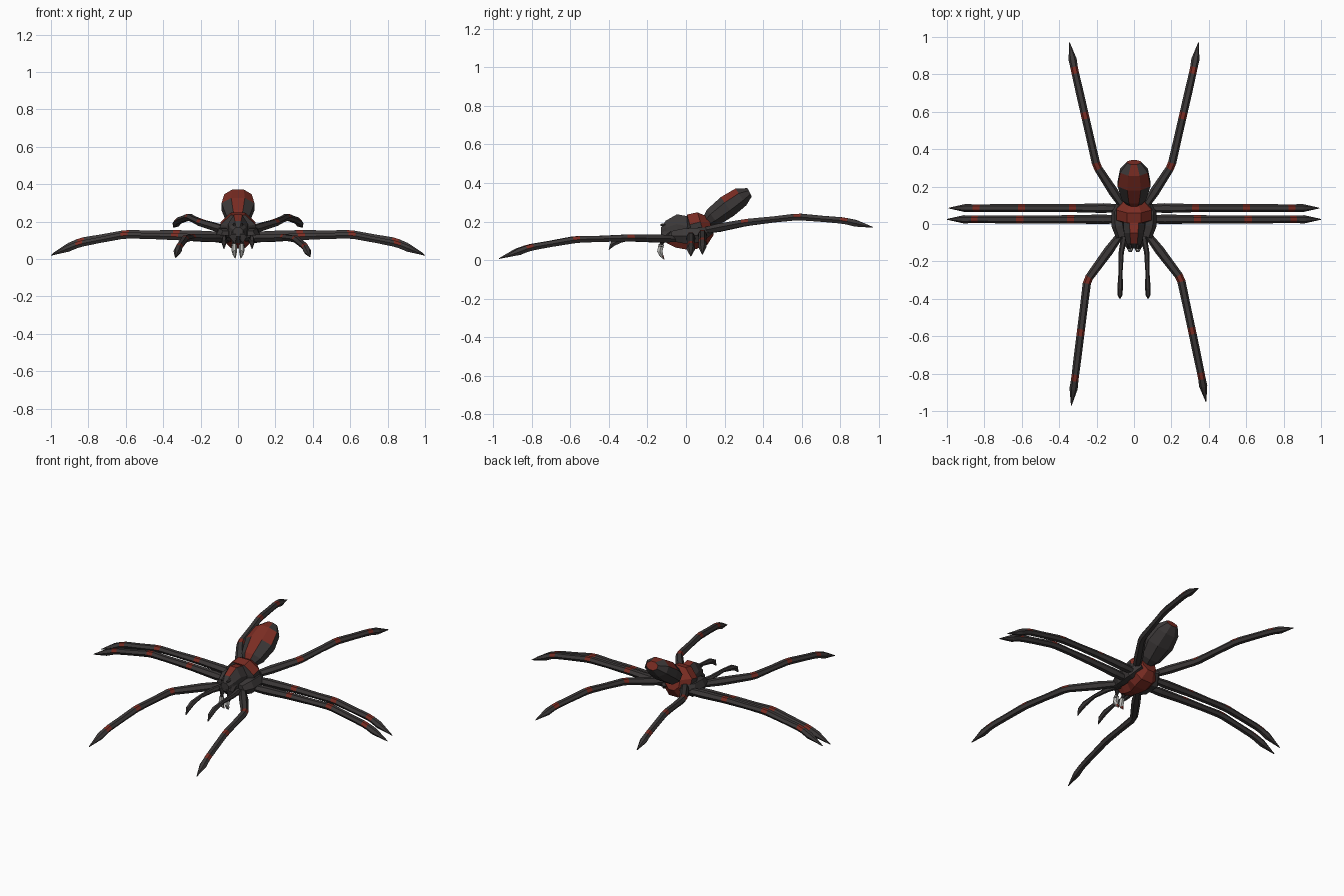
import bpy, bmesh, math
from mathutils import Vector

if "Cube" in bpy.data.objects:
    bpy.data.objects.remove(bpy.data.objects["Cube"])

def mat(name, c):
    m = bpy.data.materials.new(name)
    m.diffuse_color = (*c, 1)
    m.use_nodes = True
    m.node_tree.nodes["Principled BSDF"].inputs["Base Color"].default_value = m.diffuse_color
    return m

MATS = [mat("charcoal", (0.045, 0.04, 0.04)), mat("rust red", (0.2, 0.026, 0.017)),
        mat("bone grey", (0.5, 0.5, 0.48))]
DARK, RED, BONE = 0, 1, 2

def tube(name, stations, sides, rule, turn=0.0):
    """Loft of elliptical rings: stations = [(point, half width, half height)].
    rule(segment, centre, normal) picks the colour of each face."""
    bm = bmesh.new()
    seg = bm.faces.layers.int.new("seg")
    pts = [Vector(s[0]) for s in stations]
    rings = []
    for i, (p, w, h) in enumerate(stations):
        t = (pts[min(i + 1, len(pts) - 1)] - pts[max(i - 1, 0)]).normalized()
        ref = Vector((0, 0, 1)) if abs(t.z) < 0.95 else Vector((0, 1, 0))
        side = t.cross(ref).normalized()
        up = side.cross(t)
        rings.append([bm.verts.new(pts[i] + side * w * math.cos(a) + up * h * math.sin(a))
                      for a in (turn + 2 * math.pi * k / sides for k in range(sides))])
    for i in range(len(rings) - 1):
        for k in range(sides):
            j = (k + 1) % sides
            f = bm.faces.new((rings[i][k], rings[i][j], rings[i + 1][j], rings[i + 1][k]))
            f[seg] = i
    bm.faces.new(rings[0])[seg] = 0
    bm.faces.new(rings[-1])[seg] = len(rings) - 2
    bmesh.ops.recalc_face_normals(bm, faces=bm.faces)
    for f in bm.faces:
        f.normal_update()
        f.material_index = rule(f[seg], f.calc_center_median(), f.normal)
    me = bpy.data.meshes.new(name)
    bm.to_mesh(me)
    bm.free()
    for m in MATS:
        me.materials.append(m)
    ob = bpy.data.objects.new(name, me)
    bpy.context.collection.objects.link(ob)
    return ob

def leg(name, path):
    """Hip, knee, two joints and claw tip; short rust bands sit on the joints."""
    P = [Vector(p) for p in path]
    st = [(P[0], 0.018, 0.018), (P[0].lerp(P[1], 0.4), 0.026, 0.024)]
    bands = []
    for i in (1, 2, 3):
        back = (P[i] - P[i - 1]).normalized() * 0.018
        fwd = (P[i + 1] - P[i]).normalized() * 0.018
        r = 0.023 - 0.001 * i
        bands.append(len(st))
        st += [(P[i] - back, r, r * 0.95), (P[i] + fwd, r, r * 0.95)]
        if i < 3:
            st.append((P[i].lerp(P[i + 1], 0.55), 0.021, 0.018))
    st += [(P[3].lerp(P[4], 0.4), 0.022, 0.02), (P[4], 0.002, 0.002)]
    tube(name, st, 6, lambda s, c, n: RED if s in bands and n.z > 0.1 else DARK)

# Legs, with the front pair posed slightly differently
leg("front_leg_left", [(-.06, -.04, .11), (-.25, -.30, .115), (-.285, -.58, .107),
                       (-.315, -.82, .065), (-.335, -.97, .008)])
leg("front_leg_right", [(.06, -.04, .11), (.25, -.29, .115), (.31, -.57, .107),
                        (.36, -.81, .065), (.385, -.95, .012)])
for s, side in ((-1, "left"), (1, "right")):
    leg("back_leg_" + side, [(s * .05, .08, .15), (s * .20, .31, .195), (s * .262, .58, .225),
                             (s * .317, .82, .205), (s * .345, .97, .17)])
    leg("middle_leg_fore_" + side, [(s * .05, .025, .105), (s * .34, .025, .12),
                                    (s * .61, .025, .127), (s * .85, .025, .08), (s, .025, .02)])
    leg("middle_leg_aft_" + side, [(s * .05, .085, .125), (s * .33, .085, .137),
                                   (s * .60, .085, .138), (s * .84, .085, .098), (s * .99, .085, .03)])
    # Feelers beside the mouth
    tube("feeler_" + side, [((s * .05, -.06, .11), .018, .018), ((s * .068, -.15, .115), .014, .015),
                            ((s * .072, -.26, .118), .011, .011), ((s * .074, -.34, .105), .015, .017),
                            ((s * .075, -.38, .085), .013, .016), ((s * .075, -.40, .055), .002, .002)],
         6, lambda g, c, n: DARK)
    # Jaw and fang
    tube("jaw_" + side, [((s * .024, -.08, .15), .024, .025), ((s * .024, -.115, .12), .024, .024),
                         ((s * .022, -.13, .07), .016, .016)], 6, lambda g, c, n: DARK)
    tube("fang_" + side, [((s * .021, -.128, .08), .014, .016), ((s * .02, -.136, .045), .015, .016),
                          ((s * .018, -.126, .022), .010, .010), ((s * .015, -.113, .004), .002, .002)],
         6, lambda g, c, n: RED if g == 2 and n.y > 0.2 else BONE)
    # Hip block where the legs meet
    tube("hip_" + side, [((s * .065, -.07, .125), .03, .03), ((s * .08, -.01, .125), .04, .045),
                         ((s * .085, .07, .13), .035, .045), ((s * .055, .13, .155), .02, .02)],
         6, lambda g, c, n: DARK)
    # Eyes
    tube("eye_" + side, [((s * .02, -.105, .185), .010, .010), ((s * .02, -.132, .182), .006, .006)],
         6, lambda g, c, n: DARK)

# Head and thorax: rust shield on top, rust breastplate underneath
rows = [(-.13, .028, .12, .17), (-.10, .045, .085, .205), (-.05, .058, .065, .238),
        (.005, .062, .055, .228), (.03, .10, .055, .24), (.085, .10, .075, .252), (.13, .05, .13, .225)]

def body_rule(g, c, n):
    if n.z > (0.15 if c.y > 0.01 else 0.75) or n.z < -0.3 and c.y > -0.08:
        return RED
    return DARK

tube("thorax", [((0, y, (a + b) / 2), w, (b - a) / 2 * 1.08) for y, w, a, b in rows],
     8, body_rule, math.pi / 8)

# Raised abdomen with a rust stripe down the back
def abdomen_rule(g, c, n):
    return RED if n.z > 0.3 and abs(n.x) < 0.35 or g == 2 and n.z > 0.45 else DARK

tube("abdomen", [((0, .10, .19), .03, .03), ((0, .14, .222), .07, .055), ((0, .215, .279), .095, .064),
                 ((0, .285, .328), .08, .056), ((0, .33, .352), .04, .026)],
     8, abdomen_rule, math.pi / 8)
